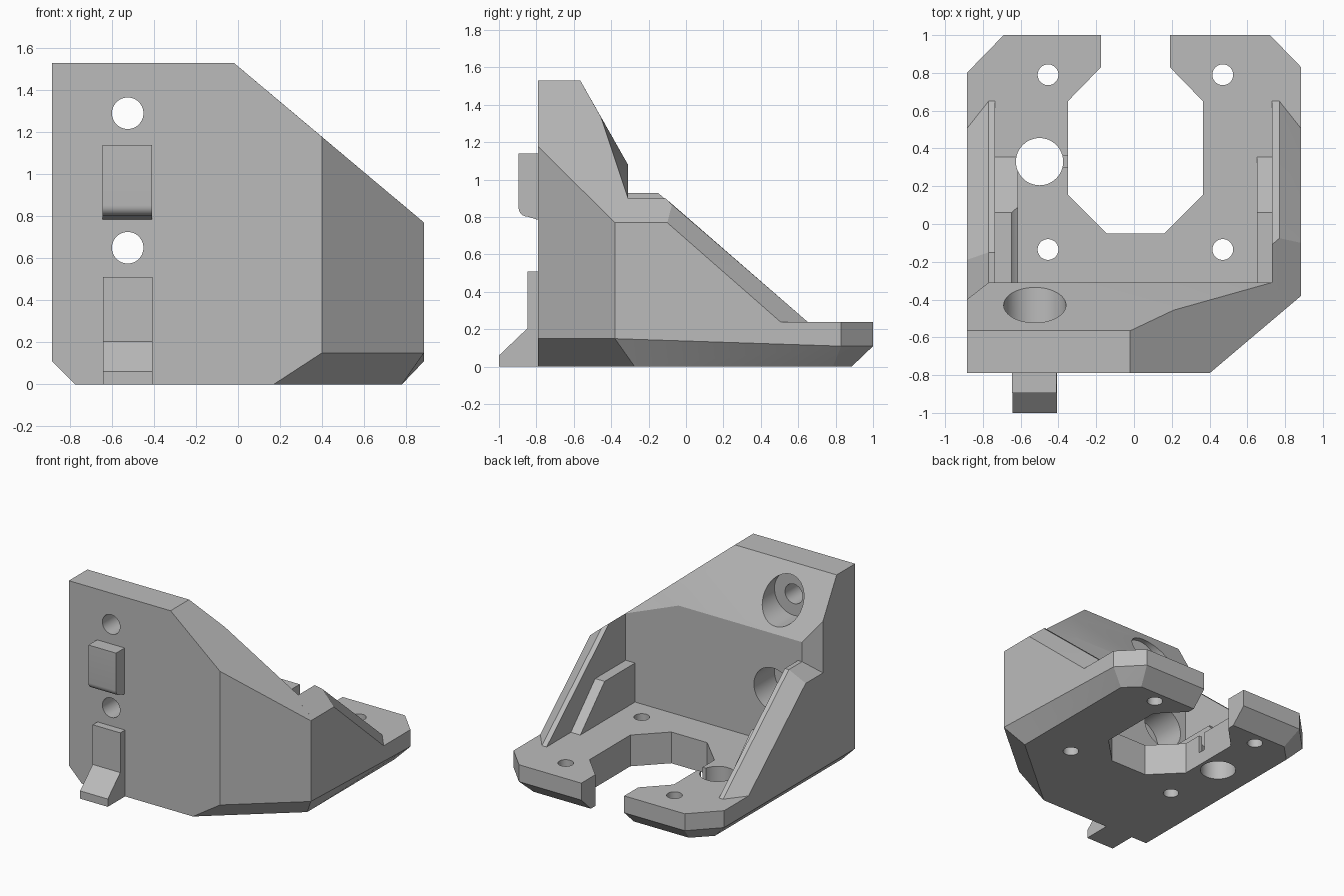
import bpy, bmesh, math
from mathutils import Matrix, Vector

cube = bpy.data.objects.get("Cube")
if cube:
    bpy.data.objects.remove(cube, do_unlink=True)

grey = bpy.data.materials.new("plain grey")
grey.use_nodes = True
grey.diffuse_color = (0.5, 0.5, 0.5, 1)
grey.node_tree.nodes["Principled BSDF"].inputs["Base Color"].default_value = (0.5, 0.5, 0.5, 1)


def finish(name, bm):
    bmesh.ops.recalc_face_normals(bm, faces=bm.faces)
    mesh = bpy.data.meshes.new(name)
    bm.to_mesh(mesh)
    bm.free()
    mesh.materials.append(grey)
    ob = bpy.data.objects.new(name, mesh)
    bpy.context.collection.objects.link(ob)
    return ob


def hull(name, points):
    bm = bmesh.new()
    verts = [bm.verts.new(p) for p in points]
    bmesh.ops.convex_hull(bm, input=verts)
    loose = [v for v in bm.verts if not v.link_faces]
    bmesh.ops.delete(bm, geom=loose, context='VERTS')
    bmesh.ops.dissolve_limit(bm, angle_limit=0.01, verts=bm.verts, edges=bm.edges)
    return finish(name, bm)


def prism(name, outline, low, high, axis):
    """Extrude a 2D outline: axis z takes (x, y), axis x takes (y, z)."""
    place = (lambda a, b, t: (a, b, t)) if axis == 'z' else (lambda a, b, t: (t, a, b))
    bm = bmesh.new()
    face = bm.faces.new([bm.verts.new(place(a, b, low)) for a, b in outline])
    grown = bmesh.ops.extrude_face_region(bm, geom=[face], use_keep_orig=True)["geom"]
    shift = Vector(place(0, 0, high - low))
    bmesh.ops.translate(bm, vec=shift, verts=[v for v in grown if isinstance(v, bmesh.types.BMVert)])
    return finish(name, bm)


def cylinder(name, start, end, radius):
    a, b = Vector(start), Vector(end)
    turn = (b - a).to_track_quat('Z', 'Y').to_matrix().to_4x4()
    bm = bmesh.new()
    bmesh.ops.create_cone(bm, cap_ends=True, segments=48, radius1=radius, radius2=radius,
                          depth=(b - a).length, matrix=Matrix.Translation((a + b) / 2) @ turn)
    return finish(name, bm)


def combine(target, tool, operation):
    mod = target.modifiers.new("join", 'BOOLEAN')
    mod.operation, mod.solver, mod.object = operation, 'EXACT', tool
    bpy.context.view_layer.objects.active = target
    bpy.ops.object.modifier_apply(modifier=mod.name)
    bpy.data.objects.remove(tool, do_unlink=True)


# Base plate with chamfered underside
W, T = 0.885, 0.24
outline = [(-W, -.79), (.4, -.79), (W, -.38), (W, .83), (.72, 1), (-.69, 1), (-W, .8)]
waist = [.11, .15, .15, .11, .11, .11, .11]
foot = [(-.775, -.79), (.17, -.79), (.78, -.274), (.78, .785), (.675, .885), (-.645, .885), (-.775, .755)]
body = hull("bracket_body", [(x, y, T) for x, y in outline]
            + [(x, y, z) for (x, y), z in zip(outline, waist)] + [(x, y, 0) for x, y in foot])

# Upright wall with sloped back, diagonal shoulder and cut corners
wall = [(-W, -.79, 1.53), (-W, -.565, 1.53), (-.02, -.79, 1.53), (-.02, -.565, 1.53),
        (-W, -.4, 1.239), (-.77, -.31, 1.08), (.28, -.31, 1.08),
        (.21, -.456, 1.337), (.73, -.44, .9), (.73, -.31, .9),
        (.4, -.79, 1.177), (W, -.38, .77), (W, -.31, .77)]
wall += [(x, y, .2) for x, y in [(-W, -.79), (.4, -.79), (W, -.38), (W, -.31), (-.77, -.31), (-W, -.4)]]
combine(body, hull("wall", wall), 'UNION')

# Side gussets
left_rail = [(.73, -.35, .9), (.73, -.11, .9), (.77, -.35, .867), (.77, -.075, .867),
             (W, -.35, .77), (W, -.1, .77)]
right_rail = [(x, y, .93) for x in (-.735, -.77) for y in (-.45, -.15)] + [(-W, -.45, .84), (-W, -.19, .84)]
for side, inner, start, rail in ((1, .73, -.35, left_rail), (-1, .735, -.45, right_rail)):
    for z in (T, .18):
        rail += [(side * inner, .65, z), (side * .77, .65, z), (side * W, .505, z)]
    rail += [(side * inner, start, .18), (side * W, start, .18)]
    combine(body, hull("gusset", rail), 'UNION')

# Low ribs inside the gussets
rib = [(-.4, .2), (.355, .2), (.355, T), (.06, .54), (-.4, .54)]
for low, high in ((.65, .75), (-.75, -.615)):
    combine(body, prism("rib", rib, low, high, 'x'), 'UNION')

# Octagonal opening with a slot to the back
opening = [(.19, 1.1), (.19, .83), (.365, .65), (.365, .155), (.16, -.05),
           (-.145, -.05), (-.35, .155), (-.35, .65), (-.175, .83), (-.175, 1.1)]
combine(body, prism("opening", opening, -.1, .5, 'z'), 'DIFFERENCE')

# Holes through the base, and the notch beside the large one
for x in (-.455, .47):
    for y in (-.135, .79):
        combine(body, cylinder("base_hole", (x, y, -.1), (x, y, .4), .055), 'DIFFERENCE')
combine(body, cylinder("large_hole", (-.5, .33, -.1), (-.5, .33, .5), .125), 'DIFFERENCE')
notch = [(-.4, .3), (-.33, .3), (-.33, .36), (-.4, .36)]
combine(body, prism("notch", notch, .1, .3, 'z'), 'DIFFERENCE')

# Counterbored holes through the wall
for z in (.65, 1.29):
    combine(body, cylinder("wall_hole", (-.525, -.9, z), (-.525, 0, z), .075), 'DIFFERENCE')
    combine(body, cylinder("counterbore", (-.525, -.56, z), (-.525, .9, z), .165), 'DIFFERENCE')

# Merge the flat faces left by the joins
bm = bmesh.new()
bm.from_mesh(body.data)
bmesh.ops.remove_doubles(bm, verts=bm.verts, dist=0.0005)
bmesh.ops.dissolve_limit(bm, angle_limit=0.01, verts=bm.verts, edges=bm.edges)
bm.to_mesh(body.data)
bm.free()

# Front locating tabs
curve = [(-.85 - .045 * math.sin(a), .85 - .047 * math.cos(a))
         for a in (math.radians(d) for d in range(0, 91, 15))]
upper = prism("upper_tab", [(-.79, 1.14), (-.79, .785)] + curve + [(-.895, 1.14)], -.645, -.41, 'x')
lower = prism("lower_tab", [(-.79, 0), (-1, 0), (-1, .06), (-.848, .205), (-.848, .51), (-.79, .51)],
              -.642, -.407, 'x')

# Smooth the round walls, keep the edges sharp
bpy.context.view_layer.update()
bpy.ops.object.select_all(action='DESELECT')
for ob in (body, upper, lower):
    ob.select_set(True)
bpy.context.view_layer.objects.active = body
bpy.ops.object.shade_smooth_by_angle(angle=math.radians(20))
